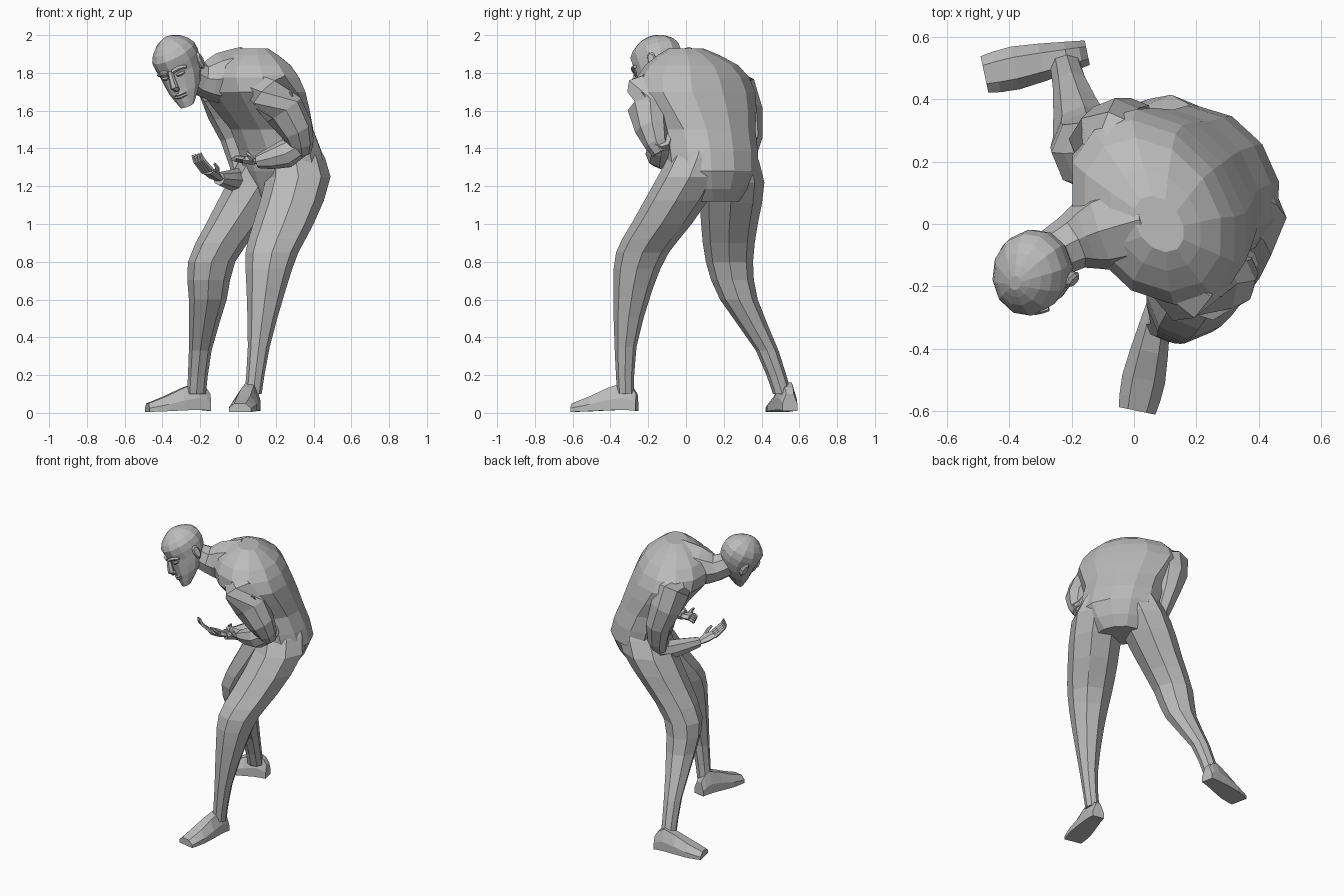
import bpy, bmesh, math
from mathutils import Vector, Matrix

cube = bpy.data.objects.get("Cube")
if cube:
    bpy.data.objects.remove(cube, do_unlink=True)

shade = (.5, .5, .5, 1)
grey = bpy.data.materials.new("plain grey")
grey.use_nodes = True
grey.diffuse_color = shade
grey.node_tree.nodes["Principled BSDF"].inputs["Base Color"].default_value = shade


def refine(rows):
    """Add a smoothly interpolated section between each pair of sections."""
    rows = [Vector(row) for row in rows]
    padded = [rows[0], *rows, rows[-1]]
    result = []
    for before, start, end, after in zip(padded, padded[1:], padded[2:], padded[3:]):
        result += [start, ((start + end) * 9 - before - after) / 16]
    return result + [rows[-1]]


def ring(centre, across, along, sides):
    """One elliptical section around a centre."""
    angles = [math.tau * i / sides for i in range(sides)]
    return [centre + across * math.cos(a) + along * math.sin(a) for a in angles]


def loft(name, rings, matrix=Matrix()):
    """Skin a list of equal sections and cap both ends."""
    bm = bmesh.new()
    rows = [[bm.verts.new(point) for point in points] for points in rings]
    for lower, upper in zip(rows, rows[1:]):
        for i in range(len(lower)):
            bm.faces.new((lower[i - 1], lower[i], upper[i], upper[i - 1]))
    bm.faces.new(rows[0])
    bm.faces.new(rows[-1])
    bm.transform(matrix)
    bmesh.ops.recalc_face_normals(bm, faces=bm.faces)
    mesh = bpy.data.meshes.new(name)
    bm.to_mesh(mesh)
    bm.free()
    mesh.materials.append(grey)
    bpy.context.collection.objects.link(bpy.data.objects.new(name, mesh))


X, Y, Z = Matrix.Identity(3)


def limb(name, path, flat=1, sides=8, matrix=Matrix()):
    """Sections square to a path of x, y, z, radius."""
    path = refine(path)
    rings = []
    for i, point in enumerate(path):
        ahead, behind = path[min(i + 1, len(path) - 1)], path[max(i - 1, 0)]
        direction = (ahead.xyz - behind.xyz).normalized()
        reference = Z if abs(direction.z) < .8 else (X + Y).normalized()
        across = direction.cross(reference).normalized()
        along = across.cross(direction)
        rings.append(ring(point.xyz, across * point.w, along * point.w * flat, sides))
    loft(name, rings, matrix)


def leg(name, path):
    """Level sections from waist through hip, thigh, knee and calf to ankle."""
    loft(name, [ring(p.xyz, X * p.w, Y * p.w, 8) for p in refine(path)])


def foot(name, heel, toe):
    """Wedge with a flat sole, from distance, half width and height."""
    heel, toe = Vector(heel), Vector(toe)
    direction = (toe - heel).normalized()
    across = Z.cross(direction)
    rings = []
    for t, width, height in refine([(0, .04, .1), (.2, .05, .16), (.7, .07, .09), (1, .06, .05)]):
        base = heel.lerp(toe, t)
        outline = [(-1, .1), (1, .1), (1, .5), (.5, 1), (-.5, 1), (-1, .5)]
        rings.append([base + across * width * s + Z * height * h for s, h in outline])
    loft(name, rings)


def hand(name, wrist, knuckle, tip, across):
    """Flattened palm, four curled fingers and a thumb."""
    wrist, knuckle, tip, across = (Vector(v) for v in (wrist, knuckle, tip, across))
    palm = wrist.lerp(knuckle, .5)
    limb(name + "_palm", [(*wrist, .03), (*palm, .045), (*knuckle, .04)], .5, 6)
    bend = knuckle.lerp(tip, .5) + (knuckle - wrist) / 4
    for i, finger in enumerate(("little", "ring", "middle", "index")):
        offset = across * (i - 1.5) * .02
        limb(f"{name}_{finger}_finger",
             [(*(knuckle + offset), .013), (*(bend + offset), .011), (*(tip + offset), .006)], 1, 5)
    base, end = palm + across * .03, knuckle + across * .05 + Z * .03
    limb(name + "_thumb", [(*base, .015), (*(base.lerp(end, .5) + across * .01), .012), (*end, .007)], 1, 5)


# Torso: level sections turned to the body's diagonal facing
side = Vector((.58, -.81, 0))
front = side.cross(Z)
torso = [(1.12, .24, .14, .15, .12), (1.28, .25, .14, .26, .2), (1.5, .18, .12, .27, .2),
         (1.7, .08, .05, .35, .25), (1.84, .06, .03, .27, .2), (1.93, .08, 0, .1, .07)]
loft("torso", [ring(Vector((x, y, z)), side * wide, front * deep, 12)
               for z, x, y, wide, deep in refine(torso)])

# Legs and feet
leg("left_leg", [(.28, .08, 1.42, .14), (.32, .02, 1.25, .17), (.24, -.13, 1, .16), (.18, -.23, .85, .14),
                 (.15, -.28, .66, .105), (.11, -.32, .35, .058), (.08, -.32, .1, .045)])
leg("right_leg", [(.2, .2, 1.4, .16), (.12, .24, 1.22, .175), (-.02, .23, 1, .15), (-.14, .23, .8, .125),
                  (-.16, .28, .6, .1), (-.2, .43, .33, .06), (-.22, .51, .1, .05)])
foot("left_foot", (.08, -.26, 0), (.01, -.6, 0))
foot("right_foot", (-.15, .55, 0), (-.48, .48, 0))

# Arms and hands
limb("left_upper_arm", [(.1, -.1, 1.74, .08), (.17, -.2, 1.7, .12),
                        (.31, -.18, 1.5, .09), (.34, -.13, 1.38, .05)])
limb("left_forearm", [(.37, -.13, 1.45, .05), (.25, -.14, 1.37, .075), (.1, -.12, 1.33, .035)])
limb("right_upper_arm", [(-.04, .16, 1.74, .08), (-.09, .26, 1.7, .12),
                         (-.01, .32, 1.46, .085), (.03, .26, 1.23, .05)])
limb("right_forearm", [(.03, .3, 1.25, .05), (0, .18, 1.23, .065), (-.1, 0, 1.24, .035)])
hand("left_hand", (.1, -.12, 1.33), (.03, -.11, 1.34), (-.02, -.06, 1.35), (.3, -.9, .2))
hand("right_hand", (-.1, 0, 1.24), (-.16, -.08, 1.28), (-.22, -.12, 1.37), (.7, -.6, .2))

# Neck
limb("neck", [(.04, .02, 1.79, .15), (-.1, -.02, 1.77, .135), (-.2, -.06, 1.77, .09), (-.28, -.11, 1.82, .08)])

# Head: built upright, then tilted down and to the side
up = Vector((-.4, -.24, .87)).normalized()
left = Vector((.27, .8, .4)).cross(up).normalized()
tilt = Matrix((left, up.cross(left), up)).transposed().to_4x4()
tilt.translation = (-.31, -.15, 1.825)
skull = [(-.18, .04, -.13, -.07), (-.1, .09, -.13, .06), (0, .115, -.12, .14),
         (.09, .12, -.13, .15), (.15, .075, -.08, .1), (.18, .02, -.02, .03)]
loft("head", [ring(Y * (face + nape) / 2 + Z * z, X * wide, Y * (nape - face) / 2, 12)
              for z, wide, face, nape in refine(skull)], tilt)

# Face
limb("nose", [(0, -.12, .03, .013), (0, -.15, -.05, .022), (0, -.13, -.07, .015)], 1, 6, tilt)
for name, z in (("upper_lip", -.1), ("lower_lip", -.115)):
    limb(name, [(-.035, -.12, z, .006), (0, -.135, z, .009), (.035, -.12, z, .006)], 1, 5, tilt)
for name, s in (("left", 1), ("right", -1)):
    limb(name + "_brow", [(s * .015, -.125, .026, .012), (s * .05, -.115, .034, .013),
                          (s * .085, -.09, .022, .01)], 1, 5, tilt)
    limb(name + "_eye", [(s * .025, -.117, 0, .006), (s * .045, -.113, 0, .012),
                         (s * .07, -.1, 0, .006)], 1, 6, tilt)
    loft(name + "_ear", [ring(X * s * x + Y * .025, Y * size, Z * size * 2, 8)
                         for x, size in ((.09, .02), (.12, .025), (.13, .018))], tilt)
